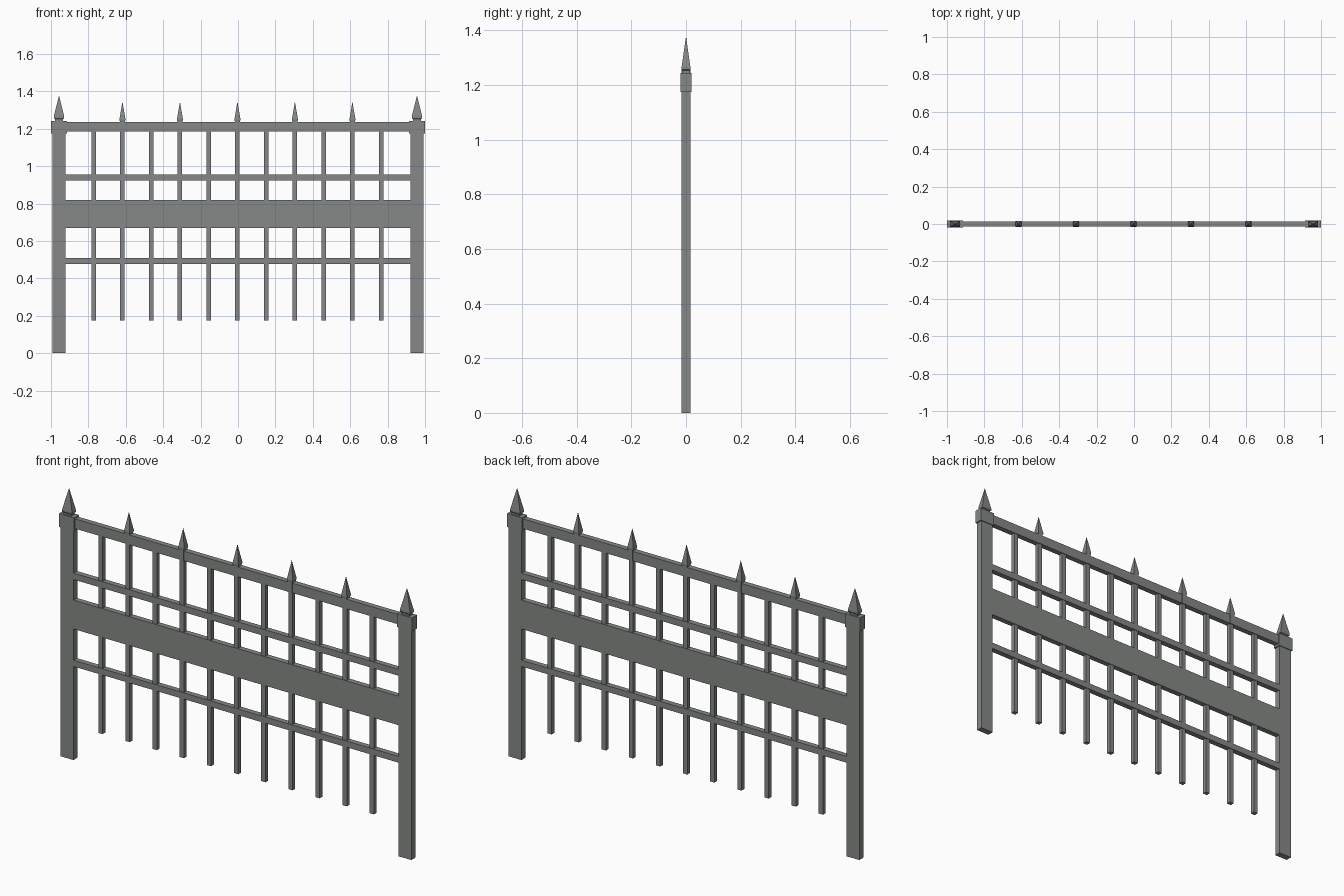
import bpy
import bmesh

cube = bpy.data.objects.get("Cube")
if cube:
    bpy.data.objects.remove(cube, do_unlink=True)

iron = bpy.data.materials.new("grey_iron")
iron.use_nodes = True
colour = (0.235, 0.25, 0.24, 1)
iron.diffuse_color = colour
iron.node_tree.nodes["Principled BSDF"].inputs["Base Color"].default_value = colour


def stack(name, x, sections):
    """Loft rectangles (z, half width, half depth) into a closed flat-faced solid."""
    bm = bmesh.new()
    rings = []
    for z, w, d in sections:
        rings.append([bm.verts.new((sx * w, sy * d, z))
                      for sx, sy in ((-1, -1), (1, -1), (1, 1), (-1, 1))])
    for low, high in zip(rings, rings[1:]):
        for i in range(4):
            j = (i + 1) % 4
            bm.faces.new((low[i], low[j], high[j], high[i]))
    bm.faces.new(rings[0][::-1])
    bm.faces.new(rings[-1])
    # Close pointed tips cleanly
    bmesh.ops.remove_doubles(bm, verts=bm.verts, dist=0.00001)
    bmesh.ops.recalc_face_normals(bm, faces=bm.faces)
    mesh = bpy.data.meshes.new(name)
    bm.to_mesh(mesh)
    bm.free()
    mesh.materials.append(iron)
    obj = bpy.data.objects.new(name, mesh)
    obj.location.x = x
    bpy.context.collection.objects.link(obj)
    return obj


def block(name, x, bottom, top, w, d):
    return stack(name, x, [(bottom, w, d), (top, w, d)])


# End posts with caps and pointed finials
for side, s in (("right", -1), ("left", 1)):
    x = s * 0.957
    block(side + "_post", x, 0, 1.18, 0.036, 0.016)
    block(side + "_post_cap", x, 1.174, 1.243, 0.043, 0.02)
    stack(side + "_finial", x, [(1.243, 0.022, 0.013), (1.252, 0.022, 0.013),
                                (1.256, 0.028, 0.016), (1.266, 0.028, 0.016),
                                (1.378, 0, 0)])

# Horizontal rails and the broad middle panel
for name, bottom, top in (("top_rail", 1.186, 1.236), ("upper_rail", 0.923, 0.956),
                          ("middle_panel", 0.67, 0.818), ("lower_rail", 0.478, 0.51)):
    block(name, 0, bottom, top, 0.93, 0.014)

# Vertical bars, every other one ending in a spike above the top rail
for k in range(-5, 6):
    x = -0.003 + k * 0.1537
    block("bar", x, 0.174, 1.2, 0.012, 0.011)
    if k % 2 == 0:
        stack("bar_spike", x, [(1.186, 0.013, 0.0155), (1.24, 0.013, 0.0155),
                               (1.246, 0.016, 0.0165), (1.252, 0.016, 0.0165),
                               (1.345, 0, 0)])
